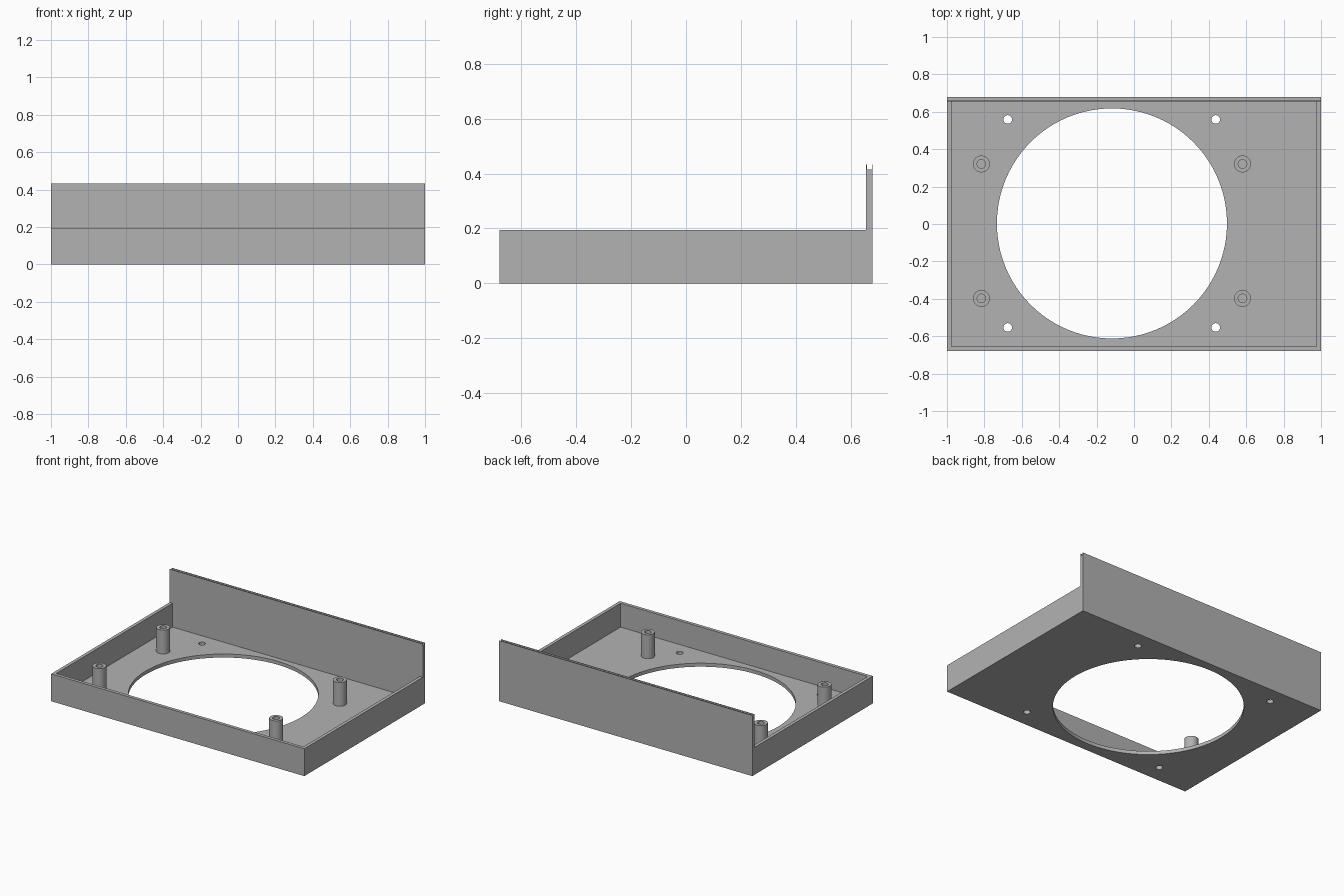
import bpy, bmesh
from math import radians
from mathutils import Matrix, Vector

cube = bpy.data.objects.get("Cube")
if cube:
    bpy.data.objects.remove(cube, do_unlink=True)

grey = bpy.data.materials.new("plain grey")
grey.use_nodes = True
colour = (0.448, 0.448, 0.448, 1)
grey.diffuse_color = colour
grey.node_tree.nodes["Principled BSDF"].inputs["Base Color"].default_value = colour

RIM, FLOOR, WALL = 0.195, 0.025, 0.024
TOP, SLOT, LIP = 0.433, 0.415, 0.003
HALF_X, HALF_Y = 1.0, 0.68
INNER_Y = HALF_Y - WALL


def make_object(name, bm):
    bmesh.ops.recalc_face_normals(bm, faces=bm.faces)
    mesh = bpy.data.meshes.new(name)
    bm.to_mesh(mesh)
    bm.free()
    mesh.materials.append(grey)
    obj = bpy.data.objects.new(name, mesh)
    bpy.context.collection.objects.link(obj)
    return obj


def smooth(obj):
    bpy.ops.object.select_all(action='DESELECT')
    obj.select_set(True)
    bpy.context.view_layer.objects.active = obj
    bpy.ops.object.shade_smooth_by_angle(angle=radians(30))


def cylinder_cutter(x, y, radius, sides):
    bm = bmesh.new()
    bmesh.ops.create_cone(bm, cap_ends=True, segments=sides, radius1=radius,
                          radius2=radius, depth=0.2,
                          matrix=Matrix.Translation((x, y, 0)))
    return make_object("hole_cutter", bm)


def cut(obj, cutter):
    mod = obj.modifiers.new("cut", 'BOOLEAN')
    mod.operation = 'DIFFERENCE'
    mod.solver = 'EXACT'
    mod.object = cutter
    cutter.hide_render = True
    bpy.ops.object.select_all(action='DESELECT')
    obj.select_set(True)
    bpy.context.view_layer.objects.active = obj
    bpy.ops.object.modifier_apply(modifier=mod.name)
    bpy.data.objects.remove(cutter, do_unlink=True)


# Tray body: side profile with tall slotted back panel, extruded across the width
profile = [(-HALF_Y, 0), (HALF_Y, 0), (HALF_Y, TOP), (HALF_Y - LIP, TOP),
           (HALF_Y - LIP, SLOT), (INNER_Y + LIP, SLOT), (INNER_Y + LIP, TOP),
           (INNER_Y, TOP), (INNER_Y, RIM), (-HALF_Y, RIM)]
bm = bmesh.new()
side = bm.faces.new([bm.verts.new((-HALF_X, y, z)) for y, z in profile])
ext = bmesh.ops.extrude_face_region(bm, geom=[side])
bmesh.ops.translate(bm, vec=(2 * HALF_X, 0, 0),
                    verts=[v for v in ext["geom"] if isinstance(v, bmesh.types.BMVert)])
tray = make_object("tray_with_back_panel", bm)

# Inner cavity
bm = bmesh.new()
bmesh.ops.create_cube(bm, size=1)
bmesh.ops.scale(bm, vec=(2 * (HALF_X - WALL), 2 * INNER_Y, 0.25), verts=bm.verts)
bmesh.ops.translate(bm, vec=(0, 0, FLOOR + 0.125), verts=bm.verts)
cut(tray, make_object("cavity_cutter", bm))

# Large round opening and four screw holes
cut(tray, cylinder_cutter(-0.118, 0.003, 0.615, 96))
for x in (-0.675, 0.437):
    for y in (-0.553, 0.559):
        cut(tray, cylinder_cutter(x, y, 0.023, 32))
smooth(tray)


# Hollow standoff posts
def post(name, x, y, outer=0.045, bore=0.023):
    bm = bmesh.new()
    ring = [(outer, FLOOR), (outer, RIM), (bore, RIM), (bore, FLOOR)]
    verts = [bm.verts.new((r, 0, z)) for r, z in ring]
    edges = [bm.edges.new(pair) for pair in zip(verts, verts[1:])]
    bmesh.ops.spin(bm, geom=verts + edges, cent=(0, 0, 0), axis=(0, 0, 1),
                   angle=radians(360), steps=32)
    bmesh.ops.remove_doubles(bm, verts=bm.verts, dist=0.0005)
    bmesh.ops.translate(bm, vec=Vector((x, y, 0)), verts=bm.verts)
    smooth(make_object(name, bm))


for side_name, x in (("right", -0.816), ("left", 0.58)):
    for end_name, y in (("front", -0.398), ("back", 0.321)):
        post(f"{end_name}_{side_name}_post", x, y)
